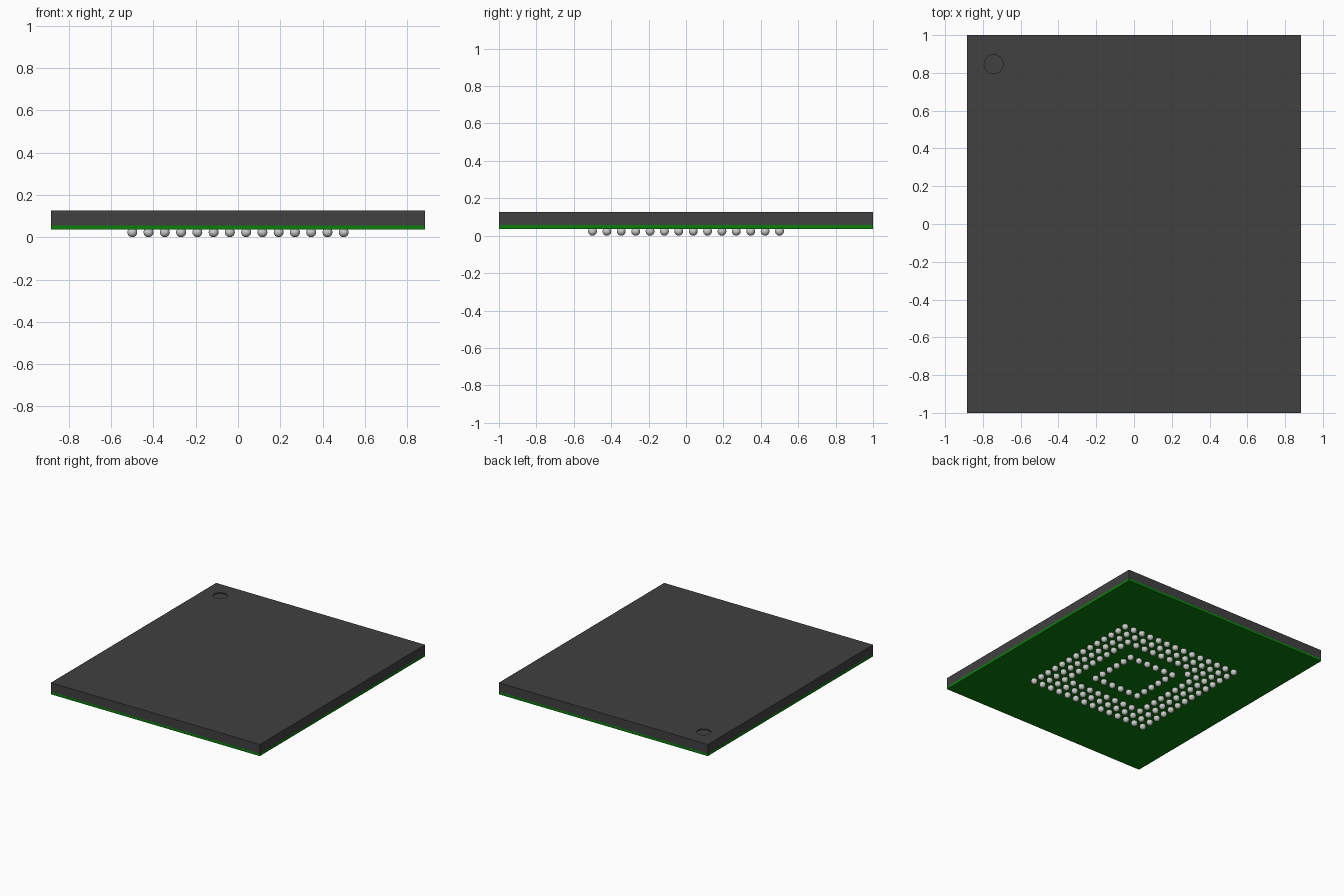
import bpy
import bmesh
from mathutils import Matrix

if "Cube" in bpy.data.objects:
    bpy.data.objects.remove(bpy.data.objects["Cube"], do_unlink=True)

# Dimensions
HALF_X, HALF_Y = 0.885, 1.0
BOARD_Z, BODY_Z, TOP_Z = 0.037, 0.056, 0.126
BALL_R, PITCH, GRID = 0.0235, 1 / 13, 14
MARK = (-0.743, 0.846)
MARK_R, MARK_DEPTH = 0.05, 0.008


def material(name, rgb, roughness):
    mat = bpy.data.materials.new(name)
    mat.use_nodes = True
    mat.diffuse_color = (*rgb, 1)
    shader = mat.node_tree.nodes["Principled BSDF"]
    shader.inputs["Base Color"].default_value = (*rgb, 1)
    shader.inputs["Roughness"].default_value = roughness
    return mat


def add_object(name, bm, mat):
    mesh = bpy.data.meshes.new(name)
    bm.to_mesh(mesh)
    bm.free()
    mesh.materials.append(mat)
    obj = bpy.data.objects.new(name, mesh)
    bpy.context.collection.objects.link(obj)
    return obj


def slab(name, z0, z1, mat):
    bm = bmesh.new()
    size = Matrix.Diagonal((2 * HALF_X, 2 * HALF_Y, z1 - z0, 1))
    bmesh.ops.create_cube(bm, size=1, matrix=Matrix.Translation((0, 0, (z0 + z1) / 2)) @ size)
    return add_object(name, bm, mat)


charcoal = material("charcoal plastic", (0.052, 0.052, 0.052), 0.6)
green = material("green board", (0.003, 0.21, 0.003), 0.5)
silver = material("silver solder", (0.6, 0.6, 0.6), 0.4)

# Board and moulded body
slab("substrate_board", BOARD_Z, BODY_Z, green)
body = slab("moulded_body", BODY_Z, TOP_Z, charcoal)

# Round corner recess cut into the body
bm = bmesh.new()
bmesh.ops.create_cone(bm, cap_ends=True, segments=48, radius1=MARK_R, radius2=MARK_R,
                      depth=2 * MARK_DEPTH, matrix=Matrix.Translation((*MARK, TOP_Z)))
cutter = add_object("recess_cutter", bm, charcoal)
cutter.hide_render = True
cut = body.modifiers.new("corner_recess", "BOOLEAN")
cut.operation = "DIFFERENCE"
cut.solver = "EXACT"
cut.object = cutter
bpy.context.view_layer.objects.active = body
bpy.ops.object.modifier_apply(modifier=cut.name)
bpy.data.objects.remove(cutter, do_unlink=True)

# Solder balls: three outer rings, one inner ring and a single index ball
bm = bmesh.new()
for col in range(GRID):
    for row in range(GRID):
        ring = min(col, row, GRID - 1 - col, GRID - 1 - row)
        if ring in (0, 1, 2, 4) or (col, row) == (3, GRID - 4):
            place = Matrix.Translation((-0.5 + col * PITCH, -0.5 + row * PITCH, BALL_R))
            bmesh.ops.create_uvsphere(bm, u_segments=20, v_segments=12, radius=BALL_R, matrix=place)
for face in bm.faces:
    face.smooth = True
add_object("solder_balls", bm, silver)
